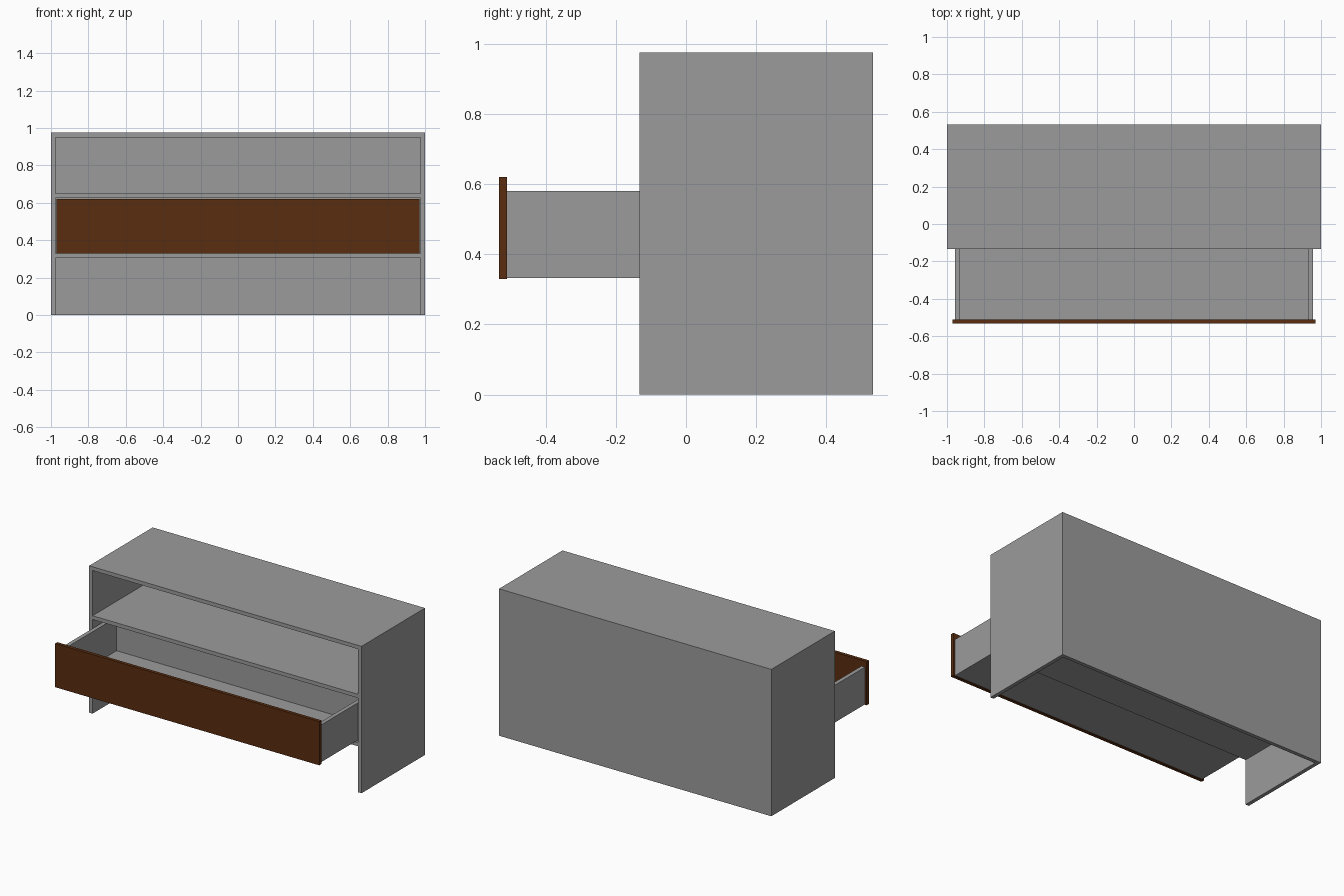
import bpy

if "Cube" in bpy.data.objects:
    bpy.data.objects.remove(bpy.data.objects["Cube"])


def material(name, rgb):
    m = bpy.data.materials.new(name)
    m.diffuse_color = (*rgb, 1)
    m.use_nodes = True
    m.node_tree.nodes["Principled BSDF"].inputs["Base Color"].default_value = m.diffuse_color
    return m


GREY = material("grey panel", (0.33, 0.33, 0.33))
BROWN = material("dark brown wood", (0.102, 0.027, 0.005))


def box(name, x, y, z, mat):
    """Axis-aligned panel from (min, max) ranges."""
    bpy.ops.mesh.primitive_cube_add(size=1, location=[(a + b) / 2 for a, b in (x, y, z)])
    ob = bpy.context.object
    ob.name = name
    ob.scale = [b - a for a, b in (x, y, z)]
    bpy.ops.object.transform_apply(location=False, rotation=False, scale=True)
    ob.data.materials.append(mat)
    return ob


T = 0.025                       # panel thickness
F, B, H = -0.133, 0.533, 0.975  # cabinet front, back, height

# Cabinet shell, open at the bottom
for side, s in (("left", -1), ("right", 1)):
    box(side + "_side_panel", sorted((s, s * (1 - T))), (F, B), (0, H), GREY)
inner = (-1 + T, 1 - T)
box("back_panel", inner, (B - T, B), (0, H), GREY)
box("top_panel", inner, (F, B - T), (H - T, H), GREY)
for name, z in (("lower_shelf", 0.305), ("upper_shelf", 0.625)):
    box(name, inner, (F, B - T), (z, z + T), GREY)

# Pulled-out drawer
DF, DB, DZ = -0.51, 0.08, 0.333
for side, s in (("left", -1), ("right", 1)):
    box("drawer_" + side + "_side", sorted((s * 0.957, s * 0.93)), (DF, DB), (DZ, 0.58), GREY)
box("drawer_back", (-0.93, 0.93), (DB - T, DB), (DZ, 0.58), GREY)
box("drawer_floor", (-0.93, 0.93), (DF, DB - T), (DZ, DZ + T), GREY)
box("drawer_front", (-0.97, 0.97), (-0.533, DF), (0.33, 0.62), BROWN)
